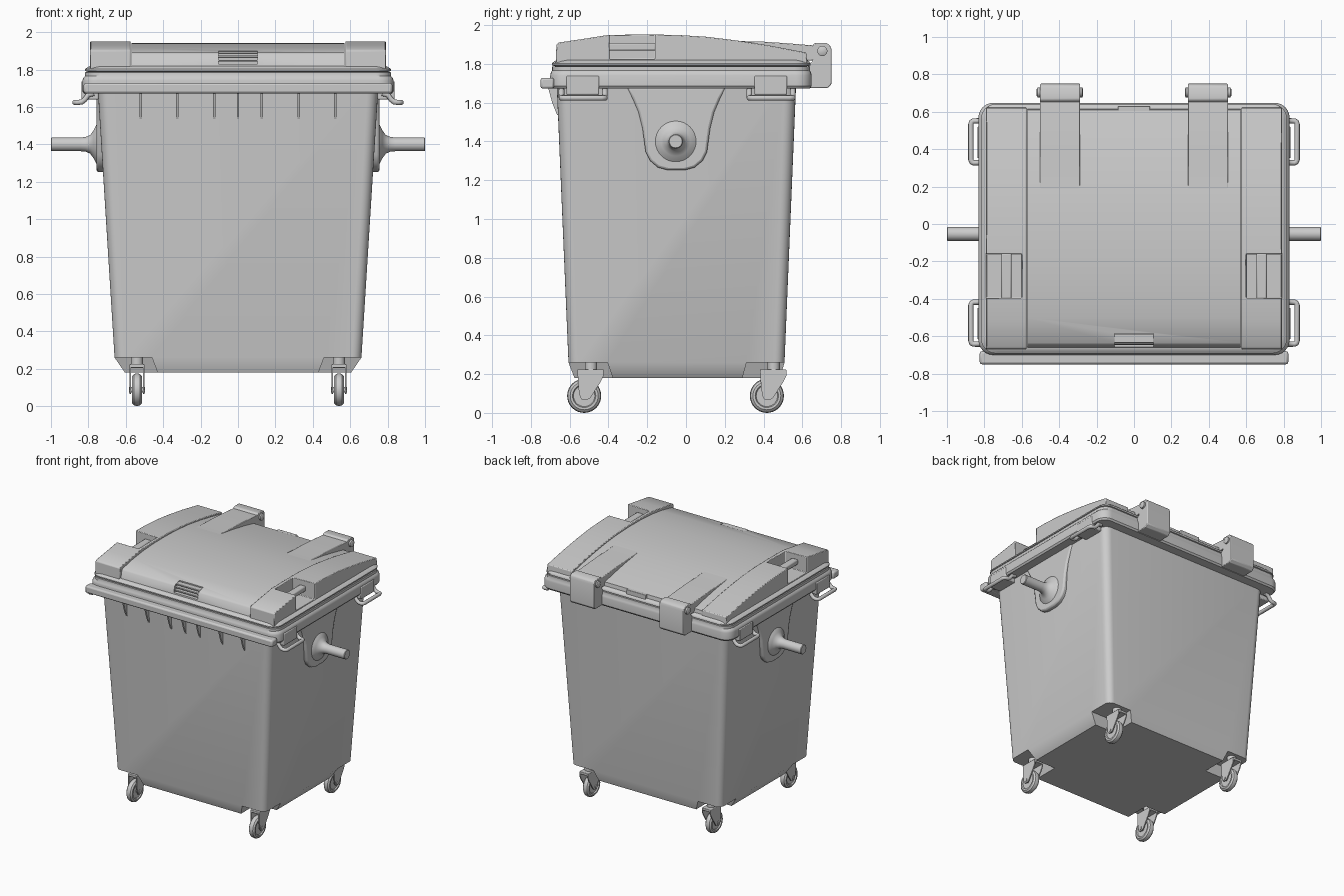
import bpy, bmesh
from math import cos, sin, pi, radians

if "Cube" in bpy.data.objects:
    bpy.data.objects.remove(bpy.data.objects["Cube"])


def loft(name, rings, bevel=0.0, smooth=35):
    """Skin a list of equal-length rings and cap both ends."""
    bm = bmesh.new()
    vs = [[bm.verts.new(p) for p in r] for r in rings]
    n = len(rings[0])
    for a, b in zip(vs, vs[1:]):
        for i in range(n):
            j = (i + 1) % n
            bm.faces.new((a[i], a[j], b[j], b[i]))
    bm.faces.new(vs[0][::-1])
    bm.faces.new(vs[-1])
    bmesh.ops.recalc_face_normals(bm, faces=bm.faces)
    me = bpy.data.meshes.new(name)
    bm.to_mesh(me)
    bm.free()
    ob = bpy.data.objects.new(name, me)
    bpy.context.collection.objects.link(ob)
    activate(ob)
    bpy.ops.object.shade_smooth_by_angle(angle=radians(smooth))
    if bevel:
        m = ob.modifiers.new("bevel", 'BEVEL')
        m.width, m.segments, m.limit_method = bevel, 2, 'ANGLE'
        m.angle_limit = radians(35)
    return ob


def activate(ob):
    bpy.ops.object.select_all(action='DESELECT')
    ob.select_set(True)
    bpy.context.view_layer.objects.active = ob


def rrect(hx, y0, y1, r, z, cx=0.0, n=7):
    """Rounded rectangle ring in the xy plane."""
    pts = []
    for k, (x, y) in enumerate(((cx + hx - r, y1 - r), (cx - hx + r, y1 - r),
                                (cx - hx + r, y0 + r), (cx + hx - r, y0 + r))):
        for i in range(n):
            a = (k + i / (n - 1)) * pi / 2
            pts.append((x + r * cos(a), y + r * sin(a), z))
    return pts


def extrude(name, prof, x0, x1, bevel=0.0):
    """Extrude a (y, z) profile along x."""
    return loft(name, [[(x, y, z) for y, z in prof] for x in (x0, x1)], bevel)


def box(name, x0, x1, y0, y1, z0, z1, bevel=0.0):
    return extrude(name, [(y0, z0), (y1, z0), (y1, z1), (y0, z1)], x0, x1, bevel)


def lathe(name, prof, y, z, seg=32):
    """Turn an (x, radius) profile around an axis parallel to x."""
    return loft(name, [[(x, y + r * cos(2 * pi * i / seg), z + r * sin(2 * pi * i / seg))
                        for i in range(seg)] for x, r in prof])


def cut(ob, cutter):
    m = ob.modifiers.new("cut", 'BOOLEAN')
    m.operation, m.object, m.solver = 'DIFFERENCE', cutter, 'EXACT'
    activate(ob)
    bpy.ops.object.modifier_apply(modifier=m.name)
    bpy.data.objects.remove(cutter)


# Tapered bin body with wheel pockets in the bottom corners
body = loft("body", [rrect(.605, -.575, .485, .05, .18), rrect(.66, -.606, .508, .05, .26),
                     rrect(.75, -.667, .568, .06, 1.70)])
for s in (-1, 1):
    for f in (True, False):
        rings = []
        for z, xi, yf, yb in ((.10, .40, -.35, .27), (.26, .46, -.405, .312)):
            ya, yb = (-.9, yf) if f else (yb, .9)
            rings.append([(s * xi, ya, z), (s * .9, ya, z), (s * .9, yb, z), (s * xi, yb, z)])
        cut(body, loft("pocket_cutter", rings))
activate(body)
bpy.ops.object.shade_smooth_by_angle(angle=radians(35))

# Rim around the top, with the front lip and its ribs
loft("rim", [rrect(.74, -.66, .56, .06, 1.672), rrect(.822, -.69, .638, .07, 1.672),
             rrect(.832, -.70, .648, .08, 1.685), rrect(.832, -.70, .648, .08, 1.74),
             rrect(.828, -.697, .645, .08, 1.755), rrect(.818, -.69, .64, .08, 1.765),
             rrect(.818, -.69, .64, .08, 1.785), rrect(.80, -.67, .62, .07, 1.788)])
box("front_lip", -.825, .825, -.75, -.68, 1.672, 1.728, .012)
for x in (-.52, -.325, -.127, 0, .127, .325, .52):
    extrude("front_rib", [(-.65, 1.535), (-.664, 1.535), (-.69, 1.60), (-.712, 1.68),
                          (-.65, 1.68)], x - .006, x + .006)

# Lid tray
loft("lid_tray", [rrect(.80, -.67, .62, .07, 1.786), rrect(.818, -.692, .642, .08, 1.793),
                  rrect(.818, -.692, .642, .08, 1.802), rrect(.805, -.68, .635, .08, 1.812),
                  rrect(.79, -.665, .62, .07, 1.82)])

# Domed centre panel with front grip recess
panel = extrude("lid_panel", [
    (-.665, 1.80), (-.648, 1.878), (-.635, 1.89), (-.5, 1.917), (-.38, 1.932), (-.25, 1.94),
    (-.1, 1.941), (.05, 1.936), (.2, 1.922), (.35, 1.90), (.5, 1.872), (.61, 1.848),
    (.618, 1.80)], -.57, .57)
cut(panel, box("grip_cutter", -.105, .105, -.75, -.585, 1.83, 1.96))
activate(panel)
bpy.ops.object.shade_smooth_by_angle(angle=radians(35))
for z, y in ((1.845, -.648), (1.868, -.643), (1.889, -.635)):
    box("front_grip_bar", -.105, .105, y, -.59, z - .006, z + .006, .003)
box("rear_lid_tab", -.085, .085, .60, .63, 1.81, 1.85, .004)

for s in (-1, 1):
    # Raised side ridge of the lid, notched for a grip bar
    ridge = extrude("lid_side_ridge", [
        (-.672, 1.80), (-.668, 1.90), (-.655, 1.91), (-.52, 1.93), (-.40, 1.949), (-.2, 1.951),
        (-.05, 1.949), (.1, 1.94), (.25, 1.922), (.42, 1.896), (.62, 1.858), (.625, 1.80)],
        s * .575, s * .79)
    cut(ridge, box("notch_cutter", s * .60, s * .9, -.395, -.16, 1.825, 2.1))
    activate(ridge)
    bpy.ops.object.shade_smooth_by_angle(angle=radians(30))
    m = ridge.modifiers.new("bevel", 'BEVEL')
    m.width, m.segments, m.limit_method, m.angle_limit = .008, 2, 'ANGLE', radians(40)
    box("side_grip_bar", s * .655, s * .71, -.40, -.155, 1.868, 1.908, .008)

    # Hinge: arm on the lid, knuckle block on the rim, pin through both
    xa, xb = s * .288, s * .502
    extrude("hinge_arm", [(.16, 1.925), (.28, 1.917), (.40, 1.914), (.52, 1.906), (.68, 1.893),
                          (.68, 1.82), (.60, 1.815), (.3, 1.87)], xa, xb, .004)
    extrude("hinge_block", [(.63, 1.675), (.73, 1.675), (.75, 1.695), (.75, 1.875),
                            (.743, 1.895), (.725, 1.907), (.665, 1.907), (.652, 1.895),
                            (.652, 1.81), (.63, 1.80)], xa, xb, .005)
    lathe("hinge_pin", [(s * .272, .018), (s * .277, .026), (s * .515, .026), (s * .52, .018)],
          .703, 1.866, 24)

    # Trunnion mounting plate and flared lifting pin
    half = [(.255, 1.68), (.225, 1.62), (.195, 1.55), (.175, 1.47), (.158, 1.345),
            (.135, 1.30), (.095, 1.266), (.045, 1.252)]
    prof = [(-.05 + w, z) for w, z in half] + [(-.05 - w, z) for w, z in half[::-1]]
    extrude("trunnion_plate", prof, s * .67, s * .757, .012)
    lathe("trunnion", [(s * .74, .12), (s * .757, .105), (s * .772, .075), (s * .79, .05),
                       (s * .815, .039), (s * .84, .037), (s * .996, .037), (s, .033)],
          -.053, 1.40)

    # Side handles: bracket under the rim plus a bar loop
    for y0, y1 in ((-.642, -.418), (.327, .551)):
        box("handle_bracket", s * .745, s * .838, y0 + .025, y1 - .03, 1.64, 1.737, .006)
        cu = bpy.data.curves.new("side_handle", 'CURVE')
        cu.dimensions, cu.bevel_depth, cu.bevel_resolution = '3D', .0145, 3
        side = [(.77, 0, 1.672), (.80, 0, 1.665), (.818, 0, 1.64), (.835, 0, 1.626),
                (.858, 0, 1.624), (.868, .005, 1.624), (.872, .018, 1.624)]
        pts = [(x, y0 + d, z) for x, d, z in side] + [(x, y1 - d, z) for x, d, z in side[::-1]]
        sp = cu.splines.new('POLY')
        sp.points.add(len(pts) - 1)
        for p, (x, y, z) in zip(sp.points, pts):
            p.co = (s * x, y, z, 1)
        cu.use_fill_caps = True
        bpy.context.collection.objects.link(bpy.data.objects.new("side_handle", cu))

    # Castors
    for y in (-.525, .417):
        cx = s * .54
        w = [(-.018, .02), (-.018, .055), (-.026, .06), (-.026, .072), (-.016, .084), (0, .088)]
        w += [(-x, r) for x, r in w[-2::-1]]
        lathe("castor_wheel", [(cx + x, r) for x, r in w], y, .088)
        lathe("castor_axle", [(cx - .044, .014), (cx + .044, .014)], y, .088, 16)
        fork = [(-.035, .222), (.10, .222), (.10, .19), (.085, .16), (.03, .075), (.012, .066),
                (-.012, .068), (-.022, .085), (-.03, .13)]
        for t in (-1, 1):
            extrude("castor_fork", [(y + a, b) for a, b in fork], cx + t * .031, cx + t * .039)
        box("castor_fork_top", cx - .039, cx + .039, y - .035, y + .10, .205, .225, .004)
        loft("castor_swivel", [rrect(.032, y + .003, y + .067, .0319, z, cx) for z in (.22, .265)])
